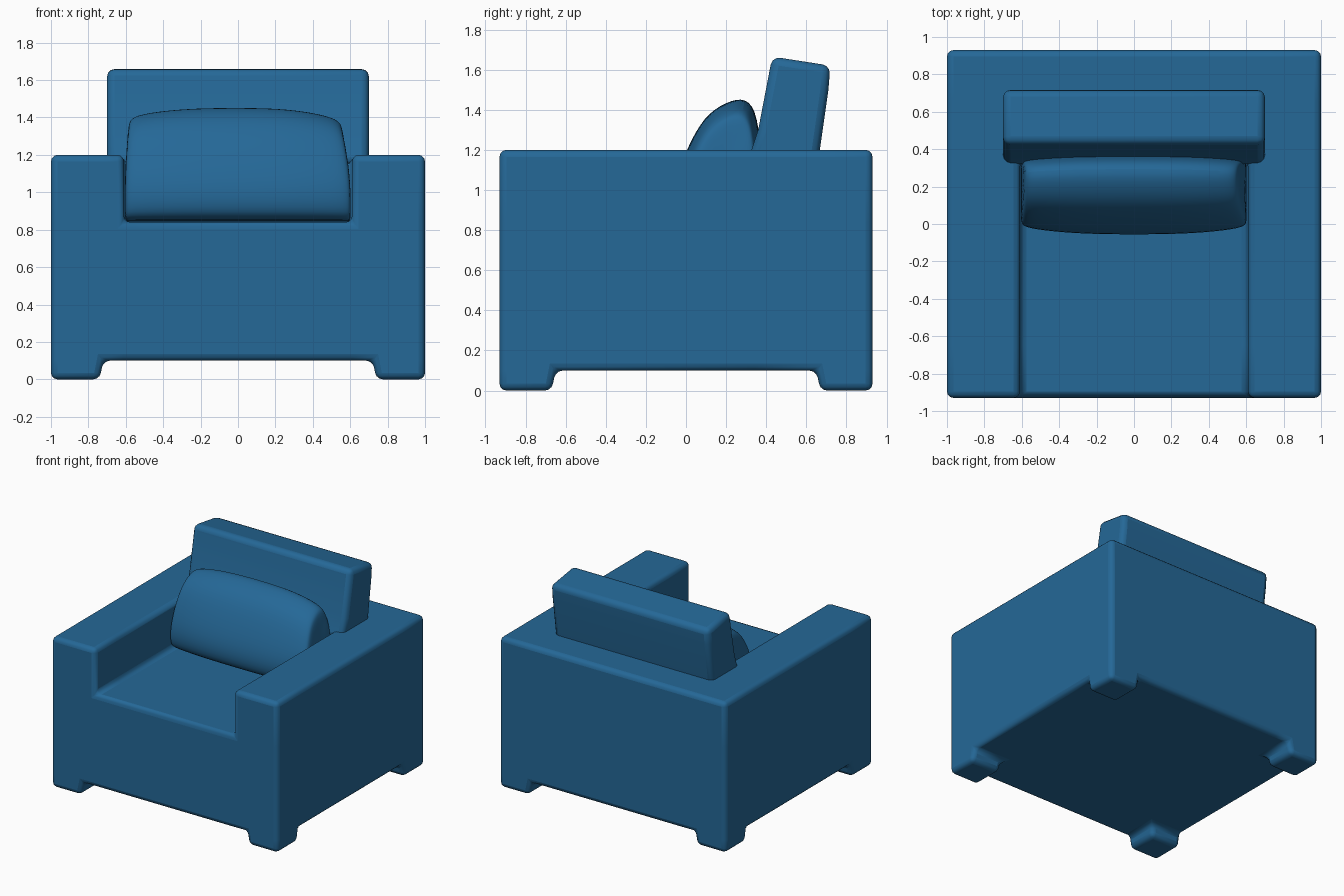
import bpy, bmesh, math
from itertools import product

cube = bpy.data.objects.get("Cube")
if cube:
    bpy.data.objects.remove(cube, do_unlink=True)

blue = bpy.data.materials.new("blue upholstery")
blue.use_nodes = True
COLOUR = (0.018, 0.138, 0.31, 1)
blue.diffuse_color = COLOUR
blue.node_tree.nodes["Principled BSDF"].inputs["Base Color"].default_value = COLOUR


def finish(name, bm, bevel=0.0, subdivide=0, angle=40):
    """Turn a bmesh into a smooth-shaded, coloured object."""
    bmesh.ops.recalc_face_normals(bm, faces=bm.faces)
    mesh = bpy.data.meshes.new(name)
    bm.to_mesh(mesh)
    bm.free()
    mesh.materials.append(blue)
    obj = bpy.data.objects.new(name, mesh)
    bpy.context.collection.objects.link(obj)
    if bevel:
        mod = obj.modifiers.new("soft edges", "BEVEL")
        mod.width, mod.segments, mod.limit_method = bevel, 3, "ANGLE"
    if subdivide:
        mod = obj.modifiers.new("plump", "SUBSURF")
        mod.levels = mod.render_levels = subdivide
    bpy.ops.object.select_all(action="DESELECT")
    obj.select_set(True)
    bpy.context.view_layer.objects.active = obj
    bpy.ops.object.shade_smooth_by_angle(angle=math.radians(angle))
    return obj


def block_shell(xs, ys, zs, filled):
    """One closed skin around the filled cells of an uneven grid."""
    bm = bmesh.new()
    axes, verts = (xs, ys, zs), {}
    sizes = [len(a) - 1 for a in axes]
    solid = {c for c in product(*map(range, sizes)) if filled(*c)}
    for cell in solid:
        for axis, side in product(range(3), (0, 1)):
            neighbour = list(cell)
            neighbour[axis] += 2 * side - 1
            if tuple(neighbour) in solid:
                continue
            corners = []
            for a, b in ((0, 0), (1, 0), (1, 1), (0, 1)):
                key = list(cell)
                key[axis] += side
                key[(axis + 1) % 3] += a
                key[(axis + 2) % 3] += b
                key = tuple(key)
                if key not in verts:
                    verts[key] = bm.verts.new([axes[i][key[i]] for i in range(3)])
                corners.append(verts[key])
            bm.faces.new(corners if side else corners[::-1])
    bmesh.ops.dissolve_limit(bm, angle_limit=0.01, verts=bm.verts, edges=bm.edges)
    return bm


def body_cell(i, j, k):
    if k == 0:                                  # corner feet
        return i in (0, 4) and j in (0, 3)
    if k == 2:                                  # arms and back ledge
        return i in (0, 1, 3, 4) or j >= 2
    return True                                 # seat base


# Body: base, arms, back ledge and feet in one skin
body = block_shell((-1, -0.72, -0.61, 0.61, 0.72, 1), (-0.93, -0.65, 0.34, 0.65, 0.93),
                   (0, 0.1, 0.84, 1.2), body_cell)
for v in body.verts:                            # feet taper towards the floor
    if v.co.z < 0.01:
        if abs(v.co.x) < 0.9:
            v.co.x += math.copysign(0.02, v.co.x)
        if abs(v.co.y) < 0.9:
            v.co.y += math.copysign(0.02, v.co.y)
finish("body", body, bevel=0.035)


def loft(sections):
    """Skin closed rings of points and cap both ends."""
    bm = bmesh.new()
    rings = [[bm.verts.new(p) for p in s] for s in sections]
    n = len(rings[0])
    for a, b in zip(rings, rings[1:]):
        for i in range(n):
            bm.faces.new((a[i], a[(i + 1) % n], b[(i + 1) % n], b[i]))
    bm.faces.new(rings[0])
    bm.faces.new(rings[-1][::-1])
    return bm


# Leaning backrest
back_profile = [(0.31, 1.15), (0.36, 1.3), (0.43, 1.665), (0.72, 1.62), (0.71, 1.5), (0.66, 1.15)]
finish("backrest", loft([[(x, y, z) for y, z in back_profile] for x in (-0.7, 0.7)]), bevel=0.04)

# Loose back pillow: bulging in the middle, lower at the ends
pillow_profile = [(0.03, 0.84), (-0.05, 0.88), (-0.065, 1.02), (0.0, 1.2), (0.09, 1.37),
                  (0.2, 1.44), (0.3, 1.465), (0.36, 1.38), (0.38, 1.1), (0.38, 0.84)]
sections = []
for u in (-1, -0.97, -0.88, -0.6, -0.3, 0, 0.3, 0.6, 0.88, 0.97, 1):
    end = abs(u) ** 3
    shrink = 0.1 if abs(u) == 1 else 0.03 if abs(u) > 0.95 else 0
    ring = []
    for y, z in pillow_profile:
        rise = max(0, (z - 1.1) / 0.36)
        width = 0.61 - (0.05 if u > 0 else 0.02) * rise
        top = z - (0.05 + 0.02 * (u > 0)) * end * rise
        ring.append((u * width, y + (0.2 - y) * (shrink + 0.16 * end),
                     0.84 + (top - 0.84) * (1 - shrink * 0.8)))
    sections.append(ring)
finish("back_pillow", loft(sections), subdivide=2, angle=60)
